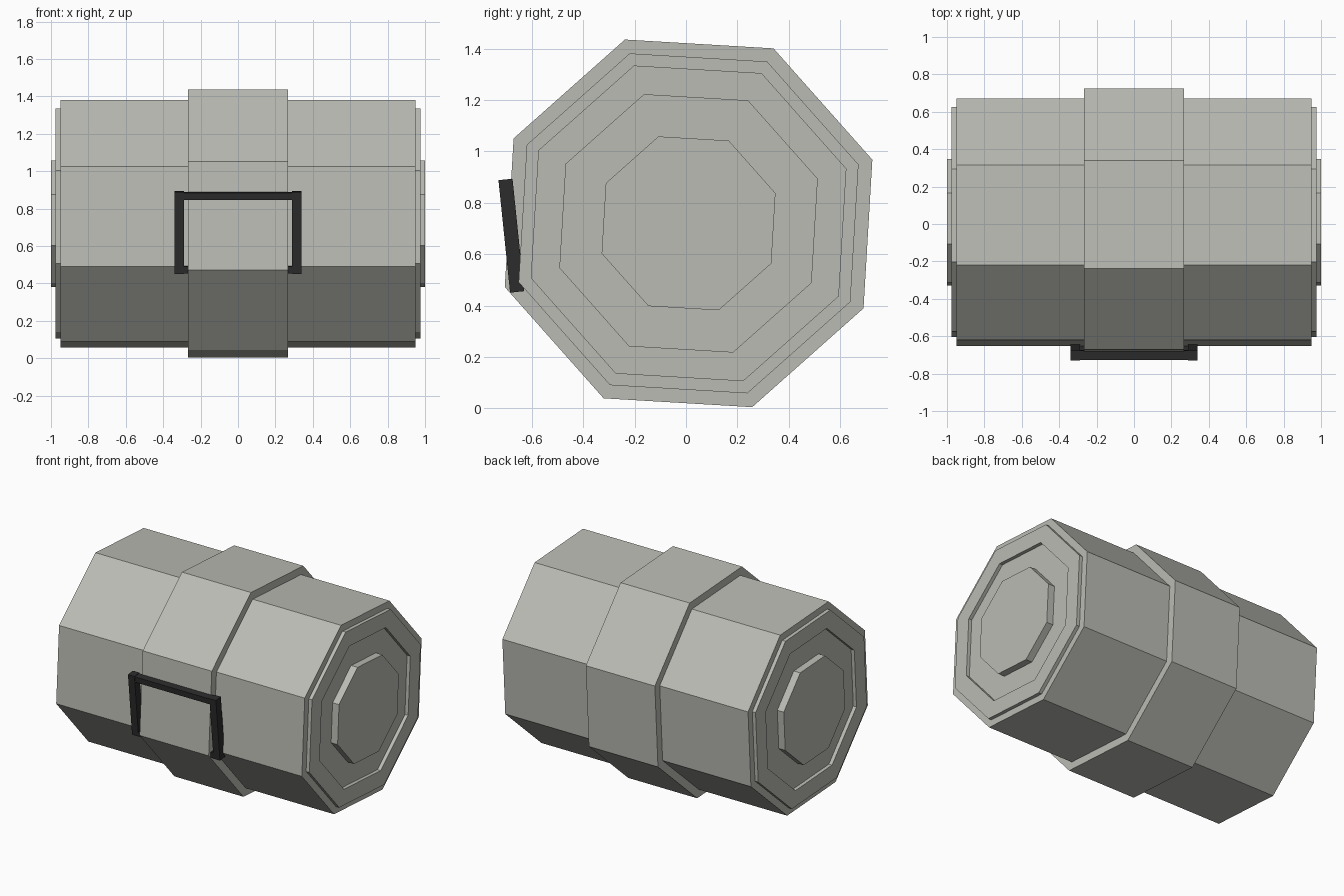
import bpy, bmesh
from math import cos, sin, radians
from mathutils import Matrix, Vector

if "Cube" in bpy.data.objects:
    bpy.data.objects.remove(bpy.data.objects["Cube"])


def make_material(name, color):
    mat = bpy.data.materials.new(name)
    mat.use_nodes = True
    mat.diffuse_color = color
    mat.node_tree.nodes["Principled BSDF"].inputs["Base Color"].default_value = color
    return mat


shell_grey = make_material("warm grey", (0.50, 0.50, 0.46, 1))
handle_black = make_material("dark charcoal", (0.025, 0.025, 0.025, 1))

CENTER = Vector((0, 0.01, 0.72))
SIDES = 8
TURN = radians(19.1)


def finish(name, bm, mat):
    bmesh.ops.recalc_face_normals(bm, faces=bm.faces)
    mesh = bpy.data.meshes.new(name)
    bm.to_mesh(mesh)
    bm.free()
    mesh.materials.append(mat)
    obj = bpy.data.objects.new(name, mesh)
    bpy.context.collection.objects.link(obj)
    return obj


def octagon_lathe(name, half_profile, mat):
    """Sweep (x, radius) points, mirrored in x, around the long axis."""
    profile = [(-x, r) for x, r in half_profile] + half_profile[::-1]
    bm = bmesh.new()
    rings = []
    for x, r in profile:
        angles = [TURN + radians(360 / SIDES) * i for i in range(SIDES)]
        rings.append([bm.verts.new(CENTER + Vector((x, r * cos(a), r * sin(a))))
                      for a in angles])
    for a, b in zip(rings, rings[1:]):
        for i in range(SIDES):
            j = (i + 1) % SIDES
            bm.faces.new((a[i], a[j], b[j], b[i]))
    bm.faces.new(rings[0])
    bm.faces.new(rings[-1])
    return finish(name, bm, mat)


# Shell with a raised rim, a recessed groove and a raised hub on each end
octagon_lathe("barrel_body", [
    (1.0, 0.358), (0.95, 0.358), (0.95, 0.53), (0.975, 0.53),
    (0.975, 0.65), (0.95, 0.65), (0.95, 0.70)], shell_grey)

# Wide raised belt around the middle
octagon_lathe("middle_band", [(0.267, 0.69), (0.267, 0.757)], shell_grey)

# Tilted carrying handle: crossbar, two legs and the pivot feet
bm = bmesh.new()


def add_box(center, size):
    bmesh.ops.create_cube(
        bm, size=1, matrix=Matrix.Translation(center) @ Matrix.Diagonal((*size, 1)))


add_box((0, 0, 0.196), (0.60, 0.05, 0.040))
for side in (-1, 1):
    add_box((side * 0.315, 0, 0), (0.05, 0.055, 0.44))
    add_box((side * 0.282, 0, -0.20), (0.036, 0.05, 0.038))
bm.transform(Matrix.Translation((0, -0.68, 0.672)) @ Matrix.Rotation(radians(5.9), 4, "X"))
finish("handle", bm, handle_black)
